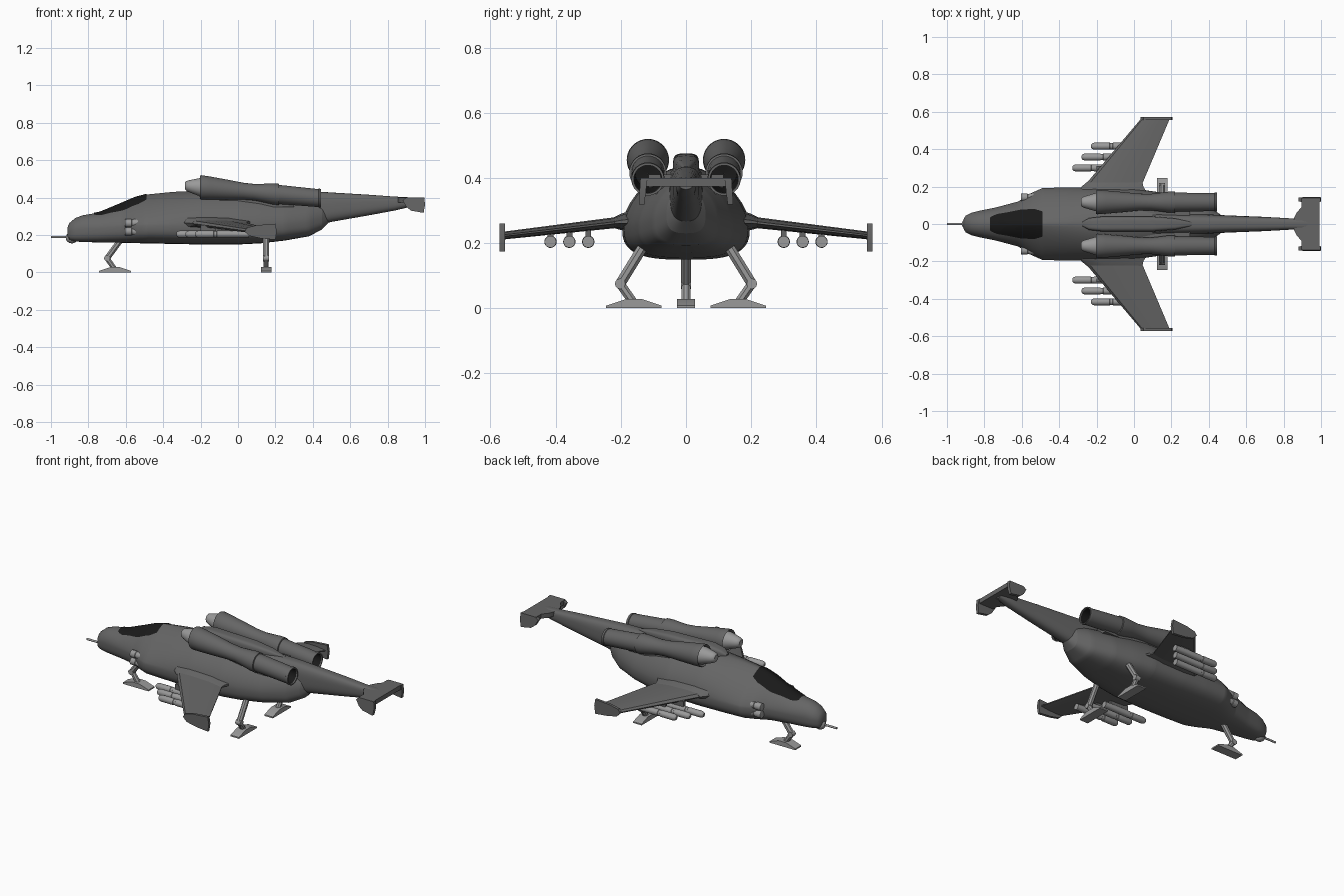
import bpy, bmesh, math
from mathutils import Vector as V

if "Cube" in bpy.data.objects:
    bpy.data.objects.remove(bpy.data.objects["Cube"])

def material(name, c):
    m = bpy.data.materials.new(name)
    m.diffuse_color = (c, c, c, 1)
    m.use_nodes = True
    m.node_tree.nodes["Principled BSDF"].inputs["Base Color"].default_value = m.diffuse_color
    return m

HULL, LIGHT, BLACK = material("hull_grey", 0.13), material("light_grey", 0.32), material("black", 0.01)

def build(name, verts, faces, mat):
    me = bpy.data.meshes.new(name)
    me.from_pydata([tuple(v) for v in verts], [], faces)
    bm = bmesh.new()
    bm.from_mesh(me)
    bmesh.ops.recalc_face_normals(bm, faces=bm.faces)
    bm.to_mesh(me)
    bm.free()
    me.materials.append(mat)
    ob = bpy.data.objects.new(name, me)
    bpy.context.collection.objects.link(ob)
    return ob

def loft(name, rings, mat, caps=True):
    n = len(rings[0])
    verts = [p for r in rings for p in r]
    faces = [(k*n+i, k*n+(i+1) % n, (k+1)*n+(i+1) % n, (k+1)*n+i)
             for k in range(len(rings)-1) for i in range(n)]
    if caps:
        faces += [tuple(range(n)), tuple(range(len(verts)-n, len(verts)))]
    return build(name, verts, faces, mat)

def prism(name, outline, offset, mat):
    a = [V(p) for p in outline]
    return loft(name, [a, [p + V(offset) for p in a]], mat)

def box(name, x, y, z, mat):
    return prism(name, [(x[0], y[0], z[0]), (x[1], y[0], z[0]), (x[1], y[1], z[0]), (x[0], y[1], z[0])],
                 (0, 0, z[1]-z[0]), mat)

def turned(name, profile, y, axis_z, mat, n=32, caps=True):
    """Round part along x from (x, radius) pairs; axis_z gives the axis height."""
    return loft(name, [[(x, y + r*math.cos(2*math.pi*i/n), axis_z(x) + r*math.sin(2*math.pi*i/n))
                        for i in range(n)] for x, r in profile], mat, caps)

def lerp(table, x):
    for a, b in zip(table, table[1:]):
        if x <= b[0]:
            f = (x-a[0]) / (b[0]-a[0])
            return [p + (q-p)*f for p, q in zip(a, b)]
    return list(table[-1])

def section(x, w, zb, zm, zt, nu, nl=3.0, n=40):
    ring = []
    for i in range(n):
        t = 2*math.pi*i/n
        c, s = math.cos(t), math.sin(t)
        e = nu if s > 0 else nl
        y = w*math.copysign(abs(c)**(2/e), c)
        ring.append((x, y, zm + ((zt-zm) if s > 0 else -(zm-zb))*abs(s)**(2/e)))
    return ring

# fuselage: x, half width, bottom, widest height, top, upper roundness
BODY = [(-.912, .025, .185, .215, .24, 2), (-.90, .045, .17, .22, .265, 2), (-.87, .06, .165, .225, .29, 2),
        (-.83, .07, .162, .23, .305, 2), (-.74, .088, .16, .235, .32, 1.8), (-.62, .12, .158, .245, .37, 1.5),
        (-.55, .165, .156, .25, .40, 1.35), (-.49, .192, .155, .25, .416, 1.35), (-.35, .196, .152, .25, .43, 1.5),
        (-.2, .196, .149, .25, .437, 1.7), (0, .19, .149, .25, .435, 1.7), (.12, .172, .155, .25, .425, 1.7),
        (.25, .145, .17, .255, .41, 1.7), (.38, .10, .193, .27, .39, 1.8), (.45, .06, .23, .29, .37, 2),
        (.49, .025, .27, .31, .34, 2)]
xs = sorted({b[0] for b in BODY} | {-.9 + .03*i for i in range(46)})
loft("fuselage", [section(*lerp(BODY, x)) for x in xs], HULL)

# canopy glass, following the fuselage skin
GLASS = [(-.77, .035), (-.74, .052), (-.68, .062), (-.6, .078), (-.53, .08), (-.49, .068)]
cols, rows, verts = 13, 15, []
for k in range(rows):
    x = -.77 + .28*k/(rows-1)
    _, w, zb, zm, zt, nu = lerp(BODY, x)
    hw = lerp(GLASS, x)[1]
    for i in range(cols):
        y = hw*(2*i/(cols-1) - 1)
        verts.append((x, y, zm + (zt-zm)*(1 - (abs(y)/w)**nu)**(1/nu) + .004))
build("canopy", verts, [(k*cols+i, k*cols+i+1, (k+1)*cols+i+1, (k+1)*cols+i)
                        for k in range(rows-1) for i in range(cols-1)], BLACK)

# tail boom and dorsal spine
loft("tail_boom", [section(*s, nl=2.5) for s in [
    (.1, .06, .25, .34, .437, 3), (.42, .05, .25, .33, .432, 3), (.5, .046, .27, .34, .427, 3),
    (.7, .038, .305, .36, .415, 3), (.84, .03, .331, .37, .405, 3), (.9, .03, .345, .375, .402, 3),
    (.96, .02, .365, .38, .398, 3)]], HULL)
loft("dorsal_spine", [section(*s) for s in [
    (-.275, .012, .40, .42, .44, 4), (-.24, .032, .40, .43, .462, 4), (-.17, .04, .39, .43, .475, 4),
    (.1, .04, .38, .42, .468, 4), (.22, .03, .38, .42, .455, 4), (.31, .01, .38, .42, .435, 4)]], HULL)

# tailplane with drooping end fins
half = [(.855, .03), (.87, .06), (.895, .09), (.895, .135), (.992, .14)]
prism("tailplane", [(x, y, .373) for x, y in half] + [(x, -y, .373) for x, y in reversed(half)],
      (0, 0, .027), HULL)

# nose sensor ball and probe
turned("nose_ball", [(-.888 - .033*math.cos(math.pi*i/12), max(.001, .03*math.sin(math.pi*i/12)))
                     for i in range(13)], 0, lambda x: .185, LIGHT, 20)
turned("nose_probe", [(-1, .006), (-.9, .006)], 0, lambda x: .189, LIGHT, 12)

def foil(x0, x1, y, z, t):
    shape = [(0, 0), (.06, .4), (.3, .5), (.7, .4), (1, .1), (1, -.1), (.7, -.4), (.3, -.5), (.06, -.4)]
    return [(x0 + (x1-x0)*u, y, z + t*v) for u, v in shape]

def engine_z(x):
    return .455 - .092*(x + .2)

def missile_z(x):
    return .204

for s, side in ((1, "left"), (-1, "right")):
    # tail end fin
    fin = [(.88, .385), (.90, .35), (.925, .33), (.992, .318), (1.0, .36), (.996, .40), (.9, .40)]
    loft(side + "_tail_fin", [[(x, s*(y0 + (.40-z)*k), z) for x, z in fin]
                              for y0, k in ((.118, .12), (.14, .06))], HULL)
    # wing, root fairing and tip plate
    loft(side + "_wing", [foil(-.31, .015, s*.15, .27, .036), foil(-.265, .04, s*.205, .264, .034),
                          foil(.035, .19, s*.56, .223, .024)], HULL)
    loft(side + "_wing_root", [foil(-.34, .08, s*.15, .268, .075), foil(-.28, .05, s*.2, .265, .05),
                               foil(-.25, .045, s*.225, .262, .03)], HULL)
    tip = [(.035, .22), (.06, .195), (.12, .182), (.2, .174), (.207, .22), (.2, .26), (.1, .252), (.05, .24)]
    prism(side + "_wing_tip", [(x, s*.556, z) for x, z in tip], (0, s*.016, 0), HULL)
    # engine shell with open nozzle
    turned(side + "_engine", [(-.18, .048), (-.197, .056), (-.203, .062), (-.195, .065), (-.15, .062), (-.06, .054),
                              (.03, .045), (.09, .044), (.14, .05), (.185, .056), (.218, .057), (.22, .051),
                              (.43, .048), (.432, .051), (.445, .05), (.445, .043), (.25, .04)],
           s*.117, engine_z, HULL, 36)
    turned(side + "_nozzle_lining", [(.438, .0425), (.26, .0385), (.255, .001)], s*.117, engine_z, BLACK, 36, False)
    turned(side + "_intake_cone", [(-.283, .018), (-.278, .025), (-.265, .031), (-.2, .05), (-.17, .05)],
           s*.117, engine_z, LIGHT)
    box(side + "_engine_pylon", (-.1, .3), sorted((s*.03, s*.115)), (.35, .41), HULL)
    # missiles with small pylons
    for i in range(3):
        y, x = s*(.3 + .058*i), -.33 + .05*i
        turned(f"{side}_missile_{i+1}", [(x, .008), (x+.006, .015), (x+.018, .019), (x+.1, .019), (x+.102, .017),
                                         (x+.115, .017), (x+.117, .019), (x+.29, .018)], y, missile_z, LIGHT, 20)
        box(f"{side}_missile_pylon_{i+1}", (x+.13 + .03*i, x+.25), (y-.009, y+.009), (.21, .252-.006*i), HULL)
    # nose side pods
    for i, z in enumerate((.263, .219)):
        turned(f"{side}_nose_pod_{i+1}", [(-.605, .015), (-.603, .021), (-.57, .022), (-.568, .019), (-.56, .019),
                                          (-.558, .022), (-.5, .022)], s*.142, lambda x, z=z: z, LIGHT, 20)

# landing legs: bent strut on a peaked foot, drawn in the plane of direction d
def leg(name, foot, d, top):
    o, d = V(foot), V(d)
    side = V((-d.y, d.x, 0))
    def plane(u, z, v=0):
        return o + d*u + side*v + V((0, 0, z))
    prism(name + "_foot", [plane(u, z, -.028) for u, z in
          [(-.085, 0), (.085, 0), (.085, .008), (.025, .028), (-.025, .028), (-.085, .008)]], side*.056, LIGHT)
    pts = [(0, .015), (.042, .075), (-.035, top)]
    for part, (a, b), r in (("shin", pts[:2], .015), ("thigh", pts[1:], .017)):
        t = V((b[0]-a[0], b[1]-a[1])).normalized()
        ring = [(r*math.cos(math.pi/8 + i*math.pi/4), r*math.sin(math.pi/8 + i*math.pi/4)) for i in range(8)]
        loft(f"{name}_{part}", [[plane(u - t.y*p, z + t.x*p, q) for p, q in ring]
                                for u, z in (a, b)], LIGHT)
    c, r = pts[1], .016
    loft(name + "_knee", [[plane(c[0] + r*math.cos(i*math.pi/6), c[1] + r*math.sin(i*math.pi/6), v)
                           for i in range(12)] for v in (-.016, .016)], LIGHT)

leg("nose_leg", (-.658, 0, 0), (-1, 0, 0), .18)
leg("left_main_leg", (.15, .16, 0), (0, 1, 0), .2)
leg("right_main_leg", (.15, -.16, 0), (0, -1, 0), .2)

# smooth shading with sharp edges kept
bpy.ops.object.select_all(action='SELECT')
bpy.context.view_layer.objects.active = bpy.context.selected_objects[0]
bpy.ops.object.shade_smooth_by_angle(angle=math.radians(35))
